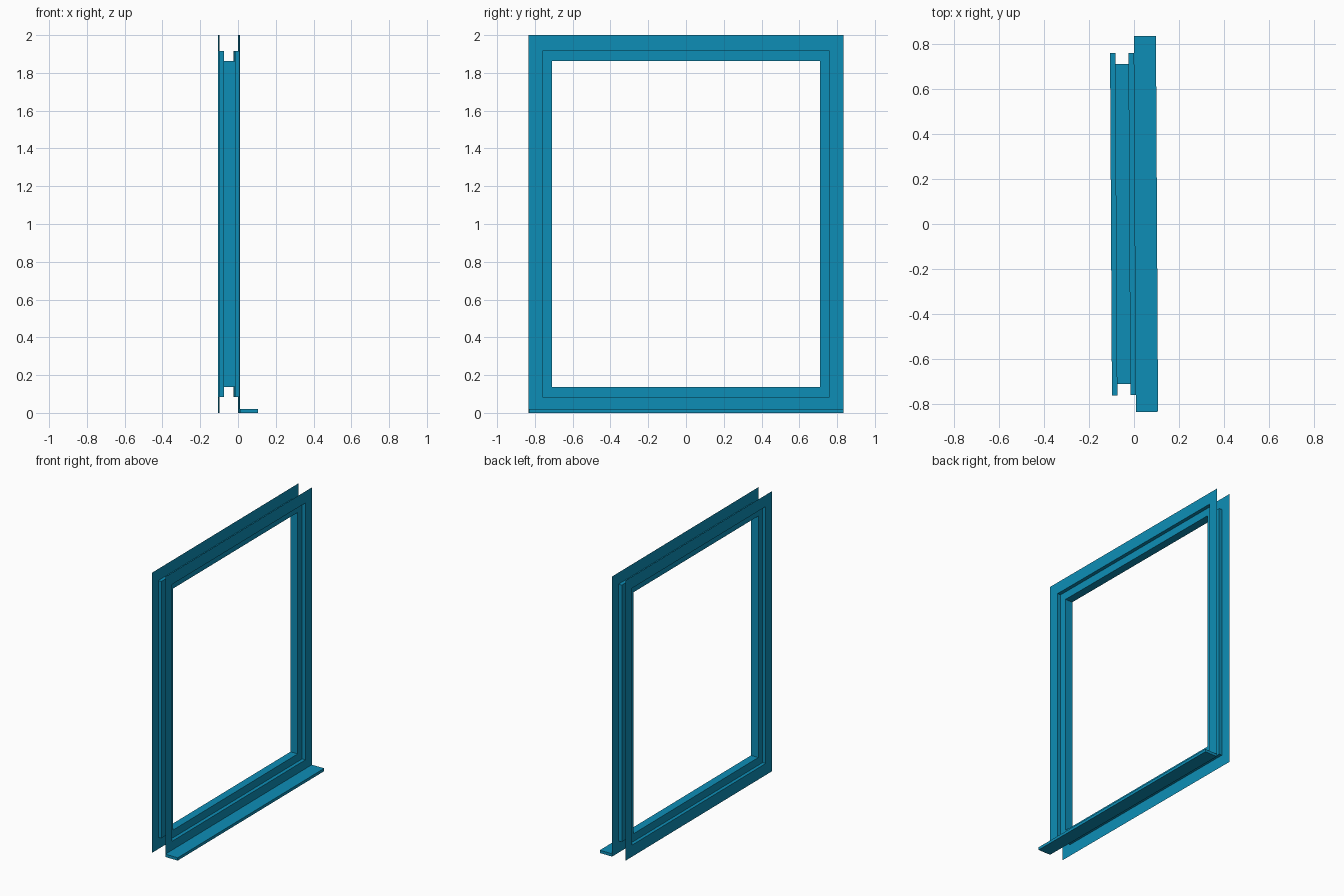
import bpy, bmesh

if "Cube" in bpy.data.objects:
    bpy.data.objects.remove(bpy.data.objects["Cube"])

TILT = 0.0055  # the whole window sits very slightly turned about z

blue = bpy.data.materials.new("blue_paint")
blue.diffuse_color = (0.004, 0.27, 0.47, 1.0)
blue.use_nodes = True
blue.node_tree.nodes["Principled BSDF"].inputs["Base Color"].default_value = blue.diffuse_color


def finish(bm, name):
    mesh = bpy.data.meshes.new(name)
    bm.to_mesh(mesh)
    bm.free()
    mesh.materials.append(blue)
    obj = bpy.data.objects.new(name, mesh)
    obj.rotation_euler.z = TILT
    bpy.context.collection.objects.link(obj)
    return obj


# Window casing: thin stepped sheet swept round a rectangle
# Each entry is depth x, half width in y, half height in z
outer, step, opening = (0.833, 1.0), (0.759, 0.917), (0.709, 0.862)
profile = [(-0.102, outer), (-0.102, step), (-0.078, step), (-0.078, opening),
           (-0.0205, opening), (-0.0205, step), (0.005, step), (0.005, outer)]
bm = bmesh.new()
rings = [[bm.verts.new((x, sy * w, 1.0 + sz * h))
          for sy, sz in ((-1, -1), (1, -1), (1, 1), (-1, 1))]
         for x, (w, h) in profile]
for a, b in zip(rings, rings[1:]):
    for k in range(4):
        n = (k + 1) % 4
        bm.faces.new((a[k], b[k], b[n], a[n]))
finish(bm, "window_casing")

# Sill board along the bottom of the front flange
bm = bmesh.new()
bmesh.ops.create_cube(bm, size=1.0)
bmesh.ops.scale(bm, vec=(0.097, 1.666, 0.02), verts=bm.verts)
bmesh.ops.translate(bm, vec=(0.0535, 0, 0.01), verts=bm.verts)
finish(bm, "window_sill")
